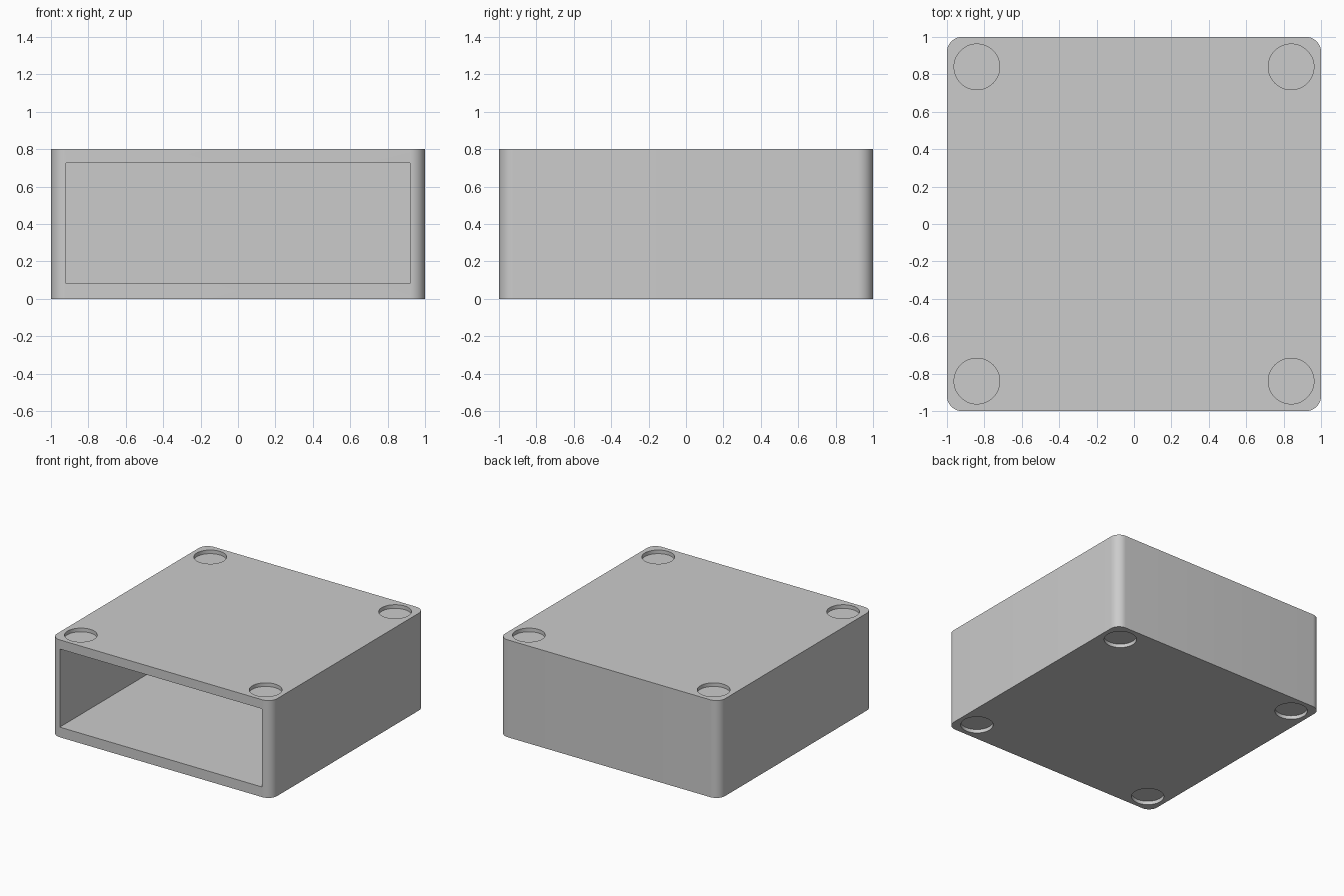
import bpy, math

cube = bpy.data.objects.get("Cube")
if cube:
    bpy.data.objects.remove(cube, do_unlink=True)

HEIGHT = 0.8
CORNER = 0.08
OPENING = 0.92          # half width of the cavity, also its back wall
FLOOR, CEILING = 0.083, 0.725
RECESS_AT, RECESS_R, RECESS_DEPTH = 0.84, 0.122, 0.03


def box(name, low, high):
    bpy.ops.mesh.primitive_cube_add(size=1)
    ob = bpy.context.object
    ob.name = name
    centre = [(a + b) / 2 for a, b in zip(low, high)]
    size = [b - a for a, b in zip(low, high)]
    for v in ob.data.vertices:
        v.co = [c + s * k for c, s, k in zip(centre, size, v.co)]
    return ob


def apply_modifier(ob, mod):
    bpy.context.view_layer.objects.active = ob
    bpy.ops.object.modifier_apply(modifier=mod.name)


def cut(ob, cutter):
    cutter.hide_render = True
    mod = ob.modifiers.new("cut", 'BOOLEAN')
    mod.operation, mod.solver, mod.object = 'DIFFERENCE', 'EXACT', cutter
    apply_modifier(ob, mod)
    bpy.data.objects.remove(cutter, do_unlink=True)


grey = bpy.data.materials.new("plain grey")
grey.use_nodes = True
colour = (0.6, 0.6, 0.6, 1)
grey.diffuse_color = colour
for node in grey.node_tree.nodes:
    if node.type == 'BSDF_PRINCIPLED':
        node.inputs["Base Color"].default_value = colour

# Outer block with rounded upright corners
case = box("sleeve_case", (-1, -1, 0), (1, 1, HEIGHT))
weights = case.data.attributes.new("bevel_weight_edge", 'FLOAT', 'EDGE')
for e in case.data.edges:
    a, b = (case.data.vertices[i].co for i in e.vertices)
    weights.data[e.index].value = float(abs(a.z - b.z) > 0.1)
bevel = case.modifiers.new("round", 'BEVEL')
bevel.limit_method, bevel.width, bevel.segments = 'WEIGHT', CORNER, 12
apply_modifier(case, bevel)

# Cavity open at the front
cut(case, box("cavity_cutter", (-OPENING, -1.2, FLOOR), (OPENING, OPENING, CEILING)))

# Shallow round recesses in every corner, top and bottom
for z in (0, HEIGHT):
    for sx in (-1, 1):
        for sy in (-1, 1):
            bpy.ops.mesh.primitive_cylinder_add(
                vertices=64, radius=RECESS_R, depth=2 * RECESS_DEPTH,
                location=(sx * RECESS_AT, sy * RECESS_AT, z))
            cut(case, bpy.context.object)

case.data.materials.clear()
case.data.materials.append(grey)
bpy.ops.object.select_all(action='DESELECT')
case.select_set(True)
bpy.context.view_layer.objects.active = case
bpy.ops.object.shade_smooth_by_angle(angle=math.radians(30))
